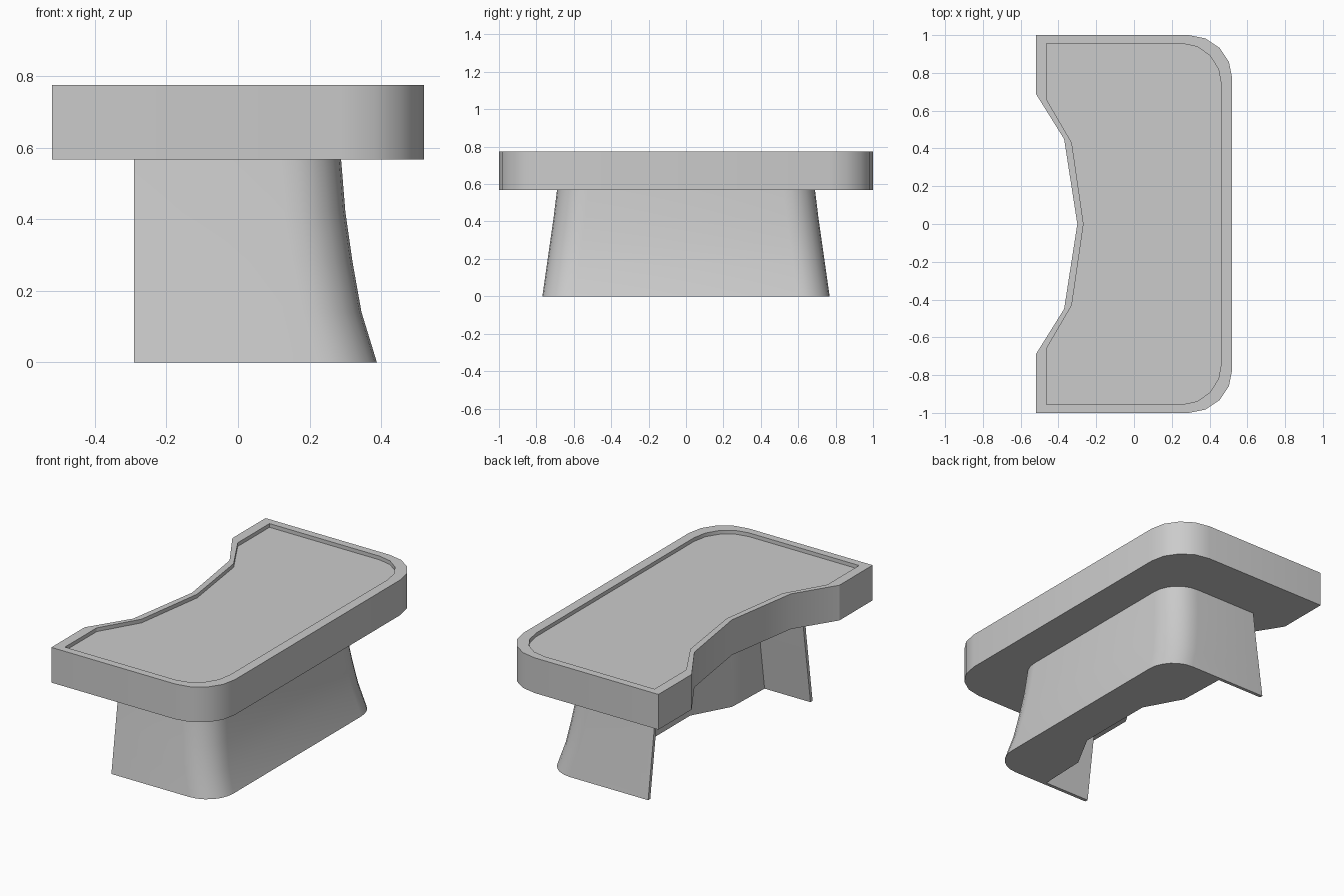
import bpy, bmesh, math

if "Cube" in bpy.data.objects:
    bpy.data.objects.remove(bpy.data.objects["Cube"], do_unlink=True)

grey = bpy.data.materials.new("plain grey")
grey.use_nodes = True
grey.diffuse_color = (0.6, 0.6, 0.6, 1)
grey.node_tree.nodes["Principled BSDF"].inputs["Base Color"].default_value = (0.6, 0.6, 0.6, 1)


def mirrored(half):
    """Complete a half outline, listed from the +y back edge to the centre, with its -y twin."""
    return half + [(x, -y) for x, y in reversed(half) if abs(y) > 1e-6]


def corner(x, y, r, steps):
    """Rounded corner whose outer limits are x and y, running from the y side to the x side."""
    angles = [math.pi / 2 * (1 - i / steps) for i in range(steps + 1)]
    return [(x - r + r * math.cos(a), y - r + r * math.sin(a)) for a in angles]


def loft(name, rings):
    """Join equal rings of (x, y, z) points with quads and cap both ends."""
    bm = bmesh.new()
    loops = [[bm.verts.new(p) for p in ring] for ring in rings]
    for a, b in zip(loops, loops[1:]):
        for i in range(len(a)):
            j = (i + 1) % len(a)
            bm.faces.new((a[i], a[j], b[j], b[i]))
    bm.faces.new(loops[0])
    bm.faces.new(loops[-1])
    bmesh.ops.recalc_face_normals(bm, faces=bm.faces)
    mesh = bpy.data.meshes.new(name)
    bm.to_mesh(mesh)
    bm.free()
    mesh.materials.append(grey)
    obj = bpy.data.objects.new(name, mesh)
    bpy.context.collection.objects.link(obj)
    bpy.ops.object.select_all(action='DESELECT')
    obj.select_set(True)
    bpy.context.view_layer.objects.active = obj
    bpy.ops.object.shade_smooth_by_angle(angle=math.radians(30))
    return obj


# Desk top: notched back, rounded front corners, shallow recess inside a rim
outer = mirrored([(-0.52, 1.0)] + corner(0.52, 1.0, 0.23, 4))
notch = mirrored([(-0.52, 0.69), (-0.37, 0.45), (-0.30, 0)])
outline = outer + notch[::-1]


def flat(z, sx=1, sy=1):
    return [(x * sx, y * sy, z) for x, y in outline]


TOP, UNDER, FLOOR = 0.775, 0.567, 0.753
loft("desk_top", [flat(UNDER), flat(TOP), flat(TOP, 0.89, 0.955), flat(FLOOR, 0.89, 0.955)])

# Base: flared body with a hollowed back and two thin side panels
BACK, WALL = -0.29, 0.02


def base_ring(z, x, y):
    shell = mirrored([(BACK, y)] + corner(x, y, 0.17, 6))
    inside = y - WALL
    hollow = mirrored([(BACK, inside), (0.01, inside), (0.02, 0.46), (0.14, 0.24)])
    return [(px, py, z) for px, py in shell + hollow[::-1]]


flare = [(0, 0.388, 0.768), (0.14, 0.345, 0.748), (0.28, 0.32, 0.728),
         (0.42, 0.30, 0.708), (UNDER, 0.288, 0.69)]
loft("desk_base", [base_ring(*level) for level in flare])
